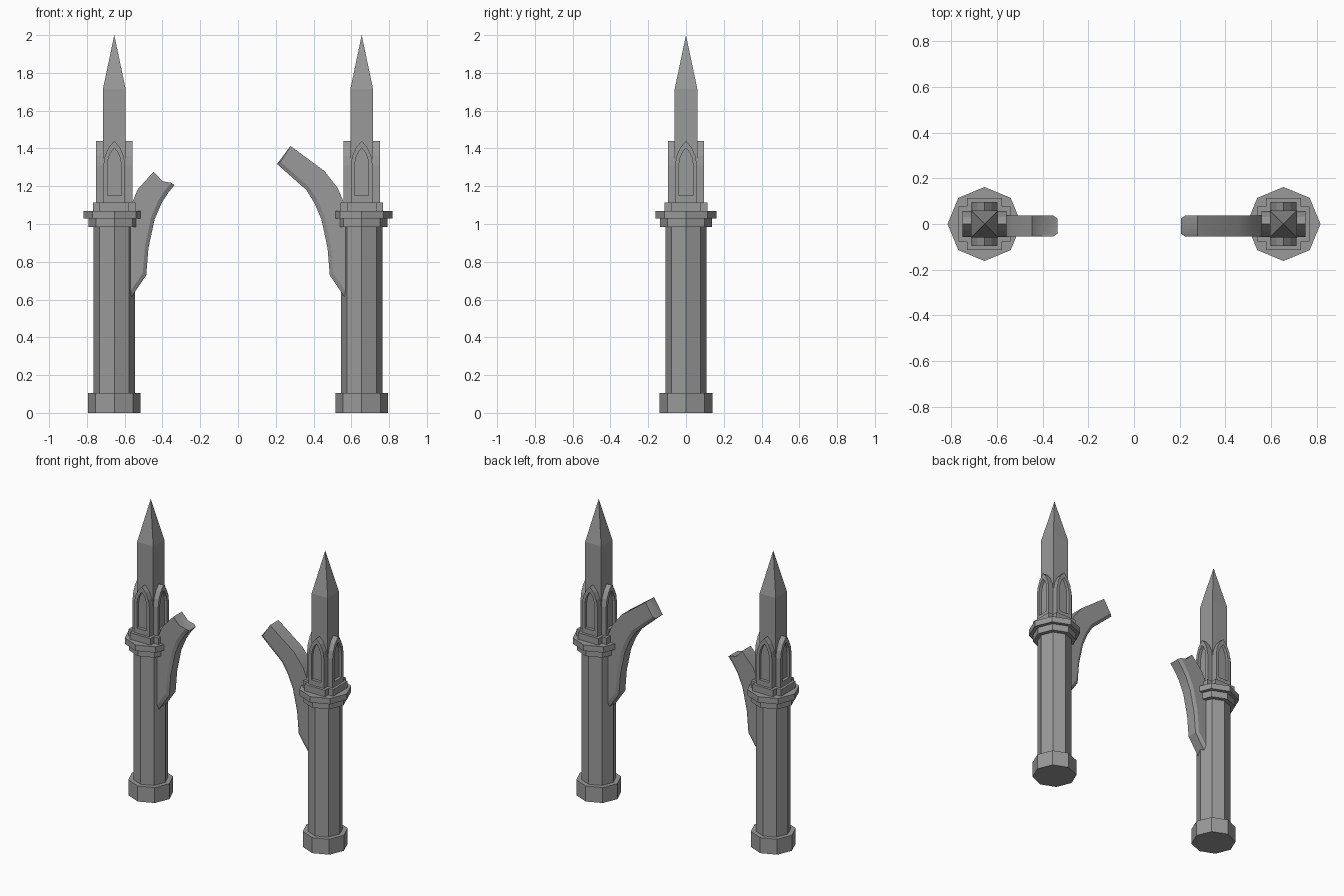
import bpy, bmesh
from math import cos, sin, pi
from mathutils import Matrix

cube = bpy.data.objects.get("Cube")
if cube:
    bpy.data.objects.remove(cube)

stone = bpy.data.materials.new("grey_stone")
stone.use_nodes = True
stone.diffuse_color = (0.32, 0.32, 0.32, 1)
stone.node_tree.nodes["Principled BSDF"].inputs["Base Color"].default_value = (0.32, 0.32, 0.32, 1)


def finish(name, bm, x=0, turn=0):
    bmesh.ops.recalc_face_normals(bm, faces=bm.faces)
    mesh = bpy.data.meshes.new(name)
    bm.to_mesh(mesh)
    bm.free()
    mesh.materials.append(stone)
    mesh.transform(Matrix.Rotation(turn, 4, 'Z'))
    obj = bpy.data.objects.new(name, mesh)
    obj.location.x = x
    bpy.context.collection.objects.link(obj)
    return obj


def loft(name, rings, x=0, turn=0):
    """Skin a list of equal-length point rings and cap both ends."""
    bm = bmesh.new()
    loops = [[bm.verts.new(p) for p in ring] for ring in rings]
    n = len(loops[0])
    for a, b in zip(loops, loops[1:]):
        for i in range(n):
            j = (i + 1) % n
            bm.faces.new((a[i], a[j], b[j], b[i]))
    bm.faces.new(loops[0])
    bm.faces.new(loops[-1])
    return finish(name, bm, x, turn)


def prism(name, outline, z0, z1, x):
    return loft(name, [[(px, py, z) for px, py in outline] for z in (z0, z1)], x)


def octagon(r):
    return [(r * cos(i * pi / 4), r * sin(i * pi / 4)) for i in range(8)]


def cross(w, r):
    corner = [(r, -w), (r, w), (w, w)]
    out = []
    for k in range(4):
        c, s = round(cos(k * pi / 2)), round(sin(k * pi / 2))
        out += [(c * px - s * py, s * px + c * py) for px, py in corner]
    return out


def arch(half):
    """Mirror the right half of a pointed arch, whose last point is the apex."""
    return half + [(-px, z) for px, z in reversed(half[:-1])]


frame = arch([(0.058, 1.11), (0.058, 1.31), (0.05, 1.36), (0.03, 1.405), (0, 1.44)])
opening = arch([(0.037, 1.15), (0.037, 1.315), (0.031, 1.35), (0.018, 1.38), (0, 1.402)])


def at_depth(points, y):
    return [(px, y, z) for px, z in points]


def spire(x):
    """Square shaft with a pyramid tip."""
    bm = bmesh.new()
    h = 0.06
    square = [(-h, -h), (h, -h), (h, h), (-h, h)]
    low, high = [[bm.verts.new((px, py, z)) for px, py in square] for z in (1.1, 1.715)]
    tip = bm.verts.new((0, 0, 2))
    bm.faces.new(low)
    for i in range(4):
        j = (i + 1) % 4
        bm.faces.new((low[i], low[j], high[j], high[i]))
        bm.faces.new((high[i], high[j], tip))
    return bm


# Upper and lower outlines of the broken arches, as distance from the middle
underside = [(0.563, 0.615), (0.486, 0.728), (0.474, 0.873), (0.442, 1.023), (0.405, 1.11)]
spring = [(0.6, 1.0), (0.6, 0.615)]
long_end = [(0.362, 1.18), (0.207, 1.317)]
long_top = [(0.278, 1.413), (0.458, 1.28), (0.528, 1.19), (0.562, 1.11)]
short_end = [(0.37, 1.165), (0.336, 1.206)]
short_top = [(0.4, 1.227), (0.447, 1.276), (0.53, 1.185), (0.562, 1.11)]


def buttress(name, side, end, top):
    """Curved arm whose lower edges are chamfered."""
    low = underside + end
    full = low + top + spring
    narrow = [(px + 0.018, z + 0.012) for px, z in low] + top + spring
    layers = ((narrow, -0.055), (full, -0.043), (full, 0.025), (narrow, 0.037))
    obj = loft(name, [[(side * px, y, z) for px, z in pts] for pts, y in layers])
    bpy.ops.object.select_all(action='DESELECT')
    obj.select_set(True)
    bpy.context.view_layer.objects.active = obj
    bpy.ops.object.shade_smooth_by_angle(angle=0.5)


for label, side in (("left", 1), ("right", -1)):
    x = side * 0.655
    # Octagonal column and collar
    prism(label + "_base", octagon(0.14), 0, 0.105, x)
    prism(label + "_shaft", octagon(0.109), 0.1, 0.99, x)
    prism(label + "_collar_lower", octagon(0.137), 0.985, 1.03, x)
    prism(label + "_collar_upper", octagon(0.162), 1.03, 1.07, x)
    prism(label + "_plinth", cross(0.077, 0.113), 1.07, 1.115, x)
    # Four gables with recessed lancet windows
    for k in range(4):
        loft(f"{label}_gable_{k + 1}",
             [at_depth(frame, -0.03), at_depth(frame, -0.096),
              at_depth(opening, -0.096), at_depth(opening, -0.076)], x, k * pi / 2)
    finish(label + "_spire", spire(x), x)

buttress("left_broken_arch", 1, long_end, long_top)
buttress("right_broken_arch", -1, short_end, short_top)
